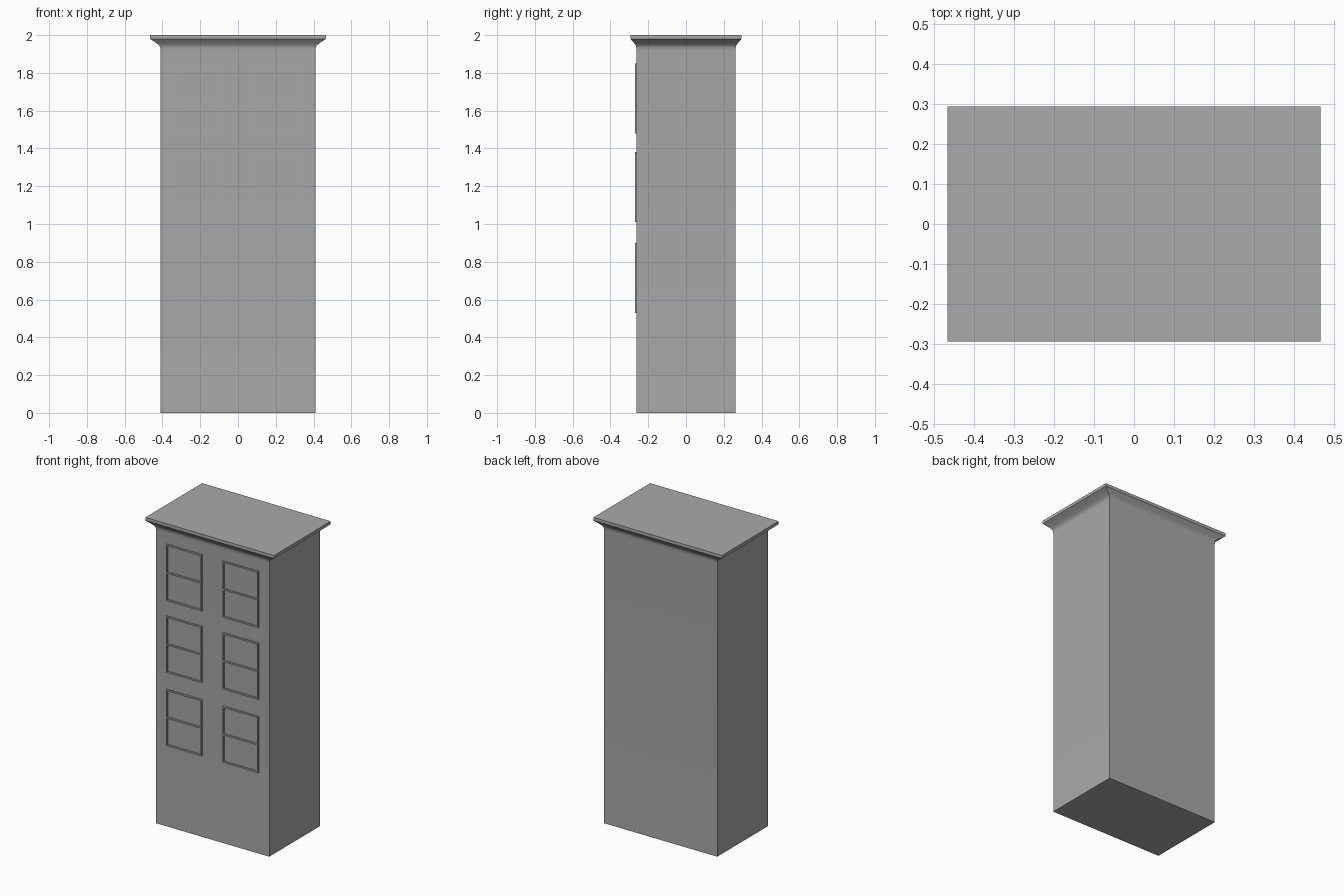
import bpy
import bmesh
import math

cube = bpy.data.objects.get("Cube")
if cube:
    bpy.data.objects.remove(cube, do_unlink=True)

HALF_X, HALF_Y = 0.41, 0.262
OUT_X, OUT_Y = 0.056, 0.032

stone = bpy.data.materials.new("grey_stone")
stone.use_nodes = True
GREY = (0.4, 0.4, 0.4, 1)
stone.diffuse_color = GREY
stone.node_tree.nodes["Principled BSDF"].inputs["Base Color"].default_value = GREY


def finish(bm, name):
    """Turn a bmesh into a named stone object."""
    bmesh.ops.recalc_face_normals(bm, faces=bm.faces)
    mesh = bpy.data.meshes.new(name)
    bm.to_mesh(mesh)
    bm.free()
    mesh.materials.append(stone)
    obj = bpy.data.objects.new(name, mesh)
    bpy.context.collection.objects.link(obj)
    return obj


def loft(name, profile):
    """Stack rectangles, each given as (share of overhang, height)."""
    bm = bmesh.new()
    rings = []
    for out, z in profile:
        x, y = HALF_X + OUT_X * out, HALF_Y + OUT_Y * out
        rings.append([bm.verts.new((sx * x, sy * y, z))
                      for sx, sy in ((-1, -1), (1, -1), (1, 1), (-1, 1))])
    for low, high in zip(rings, rings[1:]):
        for i in range(4):
            j = (i + 1) % 4
            bm.faces.new((low[i], low[j], high[j], high[i]))
    bm.faces.new(rings[0][::-1])
    bm.faces.new(rings[-1])
    return finish(bm, name)


# Main block with the flared cornice running smoothly out of the walls
tower = loft("tower_walls_and_cornice",
             [(0, 0), (0, 1.92), (0.04, 1.935), (0.12, 1.946),
              (0.45, 1.96), (1, 1.98), (1, 2)])
bpy.ops.object.select_all(action='DESELECT')
tower.select_set(True)
bpy.context.view_layer.objects.active = tower
bpy.ops.object.shade_smooth_by_angle(angle=math.radians(40))


# Thin raised window frames: a rectangle with a crossbar at mid height
def window_frame(name, x, z, width=0.26, height=0.37, bar=0.01, depth=0.007):
    bm = bmesh.new()
    xs = [x - width / 2, x - width / 2 + bar, x + width / 2 - bar, x + width / 2]
    zs = [z - height / 2, z - height / 2 + bar, z - bar / 2,
          z + bar / 2, z + height / 2 - bar, z + height / 2]
    grid = [[bm.verts.new((a, -HALF_Y - depth, b)) for a in xs] for b in zs]
    for r in range(5):
        for c in range(3):
            if c == 1 and r in (1, 3):  # the two open panes
                continue
            bm.faces.new((grid[r][c], grid[r][c + 1],
                          grid[r + 1][c + 1], grid[r + 1][c]))
    # Give the frame thickness back to the wall
    ext = bmesh.ops.extrude_face_region(bm, geom=bm.faces[:], use_keep_orig=True)
    for v in ext["geom"]:
        if isinstance(v, bmesh.types.BMVert):
            v.co.y += depth + 0.002
    return finish(bm, name)


for floor, z in (("lower", 0.715), ("middle", 1.195), ("upper", 1.665)):
    for side, x in (("right", -0.205), ("left", 0.205)):
        window_frame(f"{floor}_{side}_window_frame", x, z)
